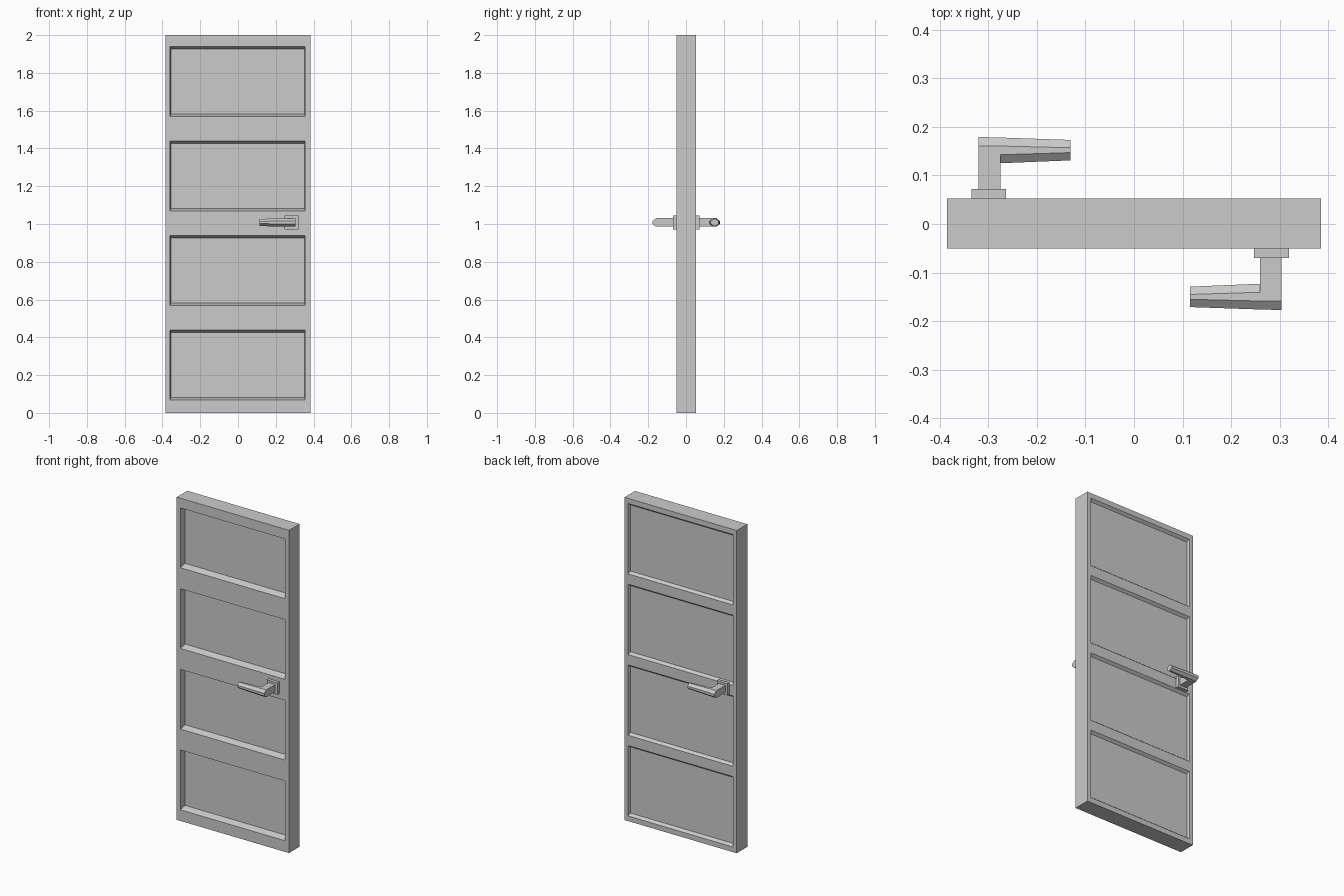
import bpy, bmesh
from mathutils import Matrix

if "Cube" in bpy.data.objects:
    bpy.data.objects.remove(bpy.data.objects["Cube"])


def make_object(name, bm):
    bmesh.ops.recalc_face_normals(bm, faces=bm.faces)
    mesh = bpy.data.meshes.new(name)
    bm.to_mesh(mesh)
    bm.free()
    ob = bpy.data.objects.new(name, mesh)
    bpy.context.collection.objects.link(ob)
    return ob


def box(bm, x, y, z):
    m = Matrix.Translation([(a + b) / 2 for a, b in (x, y, z)]) @ \
        Matrix.Diagonal([b - a for a, b in (x, y, z)] + [1])
    bmesh.ops.create_cube(bm, size=1, matrix=m)


def loft(bm, rings):
    loops = [[bm.verts.new(p) for p in r] for r in rings]
    n = len(loops[0])
    for a, b in zip(loops, loops[1:]):
        for i in range(n):
            bm.faces.new((a[i], a[(i + 1) % n], b[(i + 1) % n], b[i]))
    bm.faces.new(loops[0])
    bm.faces.new(loops[-1][::-1])


def rect(x0, x1, zc, half, y, inset_x=0, inset_z=0):
    x0, x1, h = x0 + inset_x, x1 - inset_x, half - inset_z
    return [(x0, y, zc - h), (x1, y, zc - h), (x1, y, zc + h), (x0, y, zc + h)]


# door slab
FRONT, BACK = -0.05, 0.053
bm = bmesh.new()
box(bm, (-0.385, 0.385), (FRONT, BACK), (0, 2))
door = make_object("door_slab", bm)

# four sloped recesses on each side
bm = bmesh.new()
for i in range(4):
    z = 0.5 * i
    for x0, x1, zc, half, y, d in ((-0.36, 0.356, z + 0.254, 0.185, FRONT, 0.04),
                                   (-0.36, 0.36, z + 0.25, 0.218, BACK, -0.016)):
        loft(bm, [rect(x0, x1, zc, half, y - d),
                  rect(x0, x1, zc, half, y),
                  rect(x0, x1, zc, half, y + d, 0.005, 0.013)])
cutter = make_object("panel_cutter", bm)
cutter.hide_render = True
mod = door.modifiers.new("panels", "BOOLEAN")
mod.operation, mod.solver, mod.object = "DIFFERENCE", "EXACT", cutter
bpy.context.view_layer.objects.active = door
bpy.ops.object.modifier_apply(modifier="panels")
bpy.data.objects.remove(cutter)

ZC = 1.008


def octagon(x, yc, hy, hz, fy, fz):
    pts = [(hy, fz), (fy, hz), (-fy, hz), (-hy, fz),
           (-hy, -fz), (-fy, -hz), (fy, -hz), (hy, -fz)]
    return [(x, yc + a, ZC + b) for a, b in pts]


def handle(name, matrix):
    # square rosette
    bm = bmesh.new()
    box(bm, (0.247, 0.319), (-0.07, FRONT), (ZC - 0.036, ZC + 0.036))
    bm.transform(matrix)
    make_object(name + "_rosette", bm)
    # stem
    bm = bmesh.new()
    box(bm, (0.259, 0.304), (-0.158, -0.07), (ZC - 0.0225, ZC + 0.0225))
    bm.transform(matrix)
    make_object(name + "_stem", bm)
    # tapered eight-sided lever
    bm = bmesh.new()
    loft(bm, [octagon(0.115, -0.15, 0.021, 0.019, 0.005, 0.006),
              octagon(0.26, -0.1495, 0.0265, 0.0223, 0.009, 0.008),
              octagon(0.304, -0.1505, 0.0265, 0.0225, 0.008, 0.008)])
    bm.transform(matrix)
    make_object(name + "_lever", bm)


handle("front_handle", Matrix.Identity(4))
# the back handle is turned half way round
handle("back_handle", Matrix.Translation((-0.016, 0.002, 0)) @ Matrix.Diagonal((-1, -1, 1, 1)))
